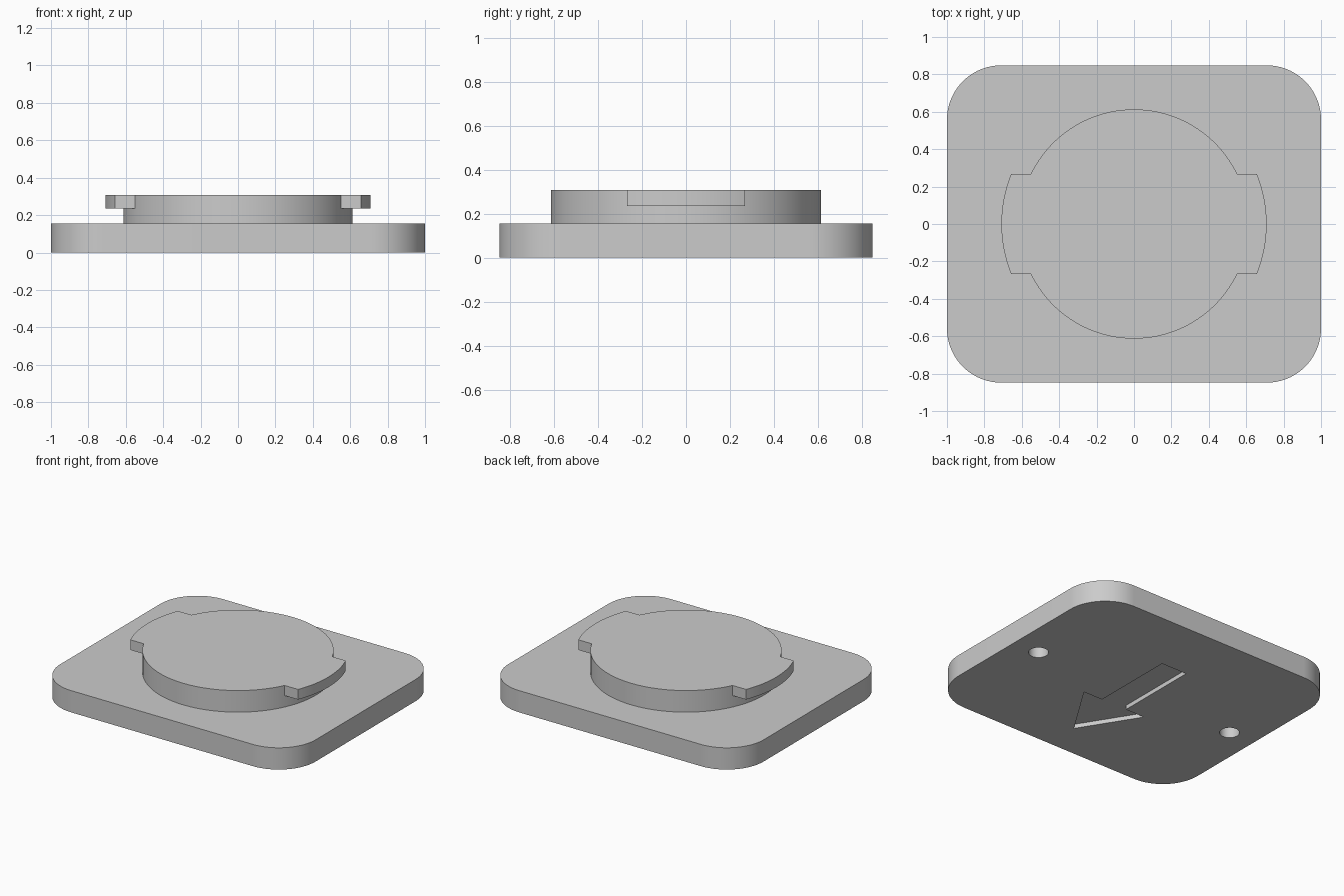
import bpy
import bmesh
from math import asin, cos, pi, radians, sin

cube = bpy.data.objects.get("Cube")
if cube:
    bpy.data.objects.remove(cube, do_unlink=True)

PLATE_TOP, LUG_BOTTOM, DISC_TOP = 0.154, 0.235, 0.307

grey = bpy.data.materials.new("light_grey")
grey.use_nodes = True
grey.diffuse_color = (0.6, 0.6, 0.6, 1)
grey.node_tree.nodes["Principled BSDF"].inputs["Base Color"].default_value = grey.diffuse_color


def arc(cx, cy, r, start, end, steps):
    """Points along an arc, both ends included."""
    angles = [start + (end - start) * i / steps for i in range(steps + 1)]
    return [(cx + r * cos(a), cy + r * sin(a)) for a in angles]


def circle(cx, cy, r, steps):
    return arc(cx, cy, r, 0, 2 * pi, steps)[:-1]


def prism(name, outline, bottom, top):
    """Extrude a flat outline between two heights."""
    bm = bmesh.new()
    base = bm.faces.new([bm.verts.new((x, y, bottom)) for x, y in outline])
    side = bmesh.ops.extrude_face_region(bm, geom=[base])
    verts = [v for v in side["geom"] if isinstance(v, bmesh.types.BMVert)]
    bmesh.ops.translate(bm, verts=verts, vec=(0, 0, top - bottom))
    bmesh.ops.recalc_face_normals(bm, faces=bm.faces)
    mesh = bpy.data.meshes.new(name)
    bm.to_mesh(mesh)
    bm.free()
    mesh.materials.append(grey)
    obj = bpy.data.objects.new(name, mesh)
    bpy.context.collection.objects.link(obj)
    return obj


def combine(target, tool, operation):
    """Apply a boolean and discard the tool."""
    mod = target.modifiers.new("boolean", "BOOLEAN")
    mod.operation = operation
    mod.solver = "EXACT"
    mod.object = tool
    bpy.context.view_layer.objects.active = target
    bpy.ops.object.modifier_apply(modifier=mod.name)
    bpy.data.objects.remove(tool, do_unlink=True)


# Base plate with rounded corners
half_x, half_y, corner = 1.0, 0.848, 0.29
outline = []
for i, (sx, sy) in enumerate([(1, 1), (-1, 1), (-1, -1), (1, -1)]):
    outline += arc(sx * (half_x - corner), sy * (half_y - corner), corner,
                   i * pi / 2, (i + 1) * pi / 2, 24)
base_plate = prism("base_plate", outline, 0, PLATE_TOP)

# Two blind holes and a shallow arrow in the underside
for side in (-1, 1):
    hole = prism("hole_cutter", circle(side * 0.8, 0, 0.064, 48), -0.05, 0.1)
    combine(base_plate, hole, "DIFFERENCE")
half_arrow = [(0.1, 0.4), (0.1, -0.2), (0.25, -0.2)]
arrow = half_arrow + [(0, -0.6)] + [(-x, y) for x, y in reversed(half_arrow)]
combine(base_plate, prism("arrow_cutter", arrow, -0.05, 0.03), "DIFFERENCE")

# Raised disc with a locking lug on each side
lock_disc = prism("lock_disc", circle(0, 0, 0.613, 128), PLATE_TOP, DISC_TOP)
lug_radius, lug_half = 0.709, 0.267
spread = asin(lug_half / lug_radius)
lug = [(0.45, -lug_half)] + arc(0, 0, lug_radius, -spread, spread, 24) + [(0.45, lug_half)]
for side in (-1, 1):
    tool = prism("lug", [(side * x, y) for x, y in lug], LUG_BOTTOM, DISC_TOP)
    combine(lock_disc, tool, "UNION")

# Smooth curved walls, sharp edges
for obj in (base_plate, lock_disc):
    bpy.ops.object.select_all(action="DESELECT")
    obj.select_set(True)
    bpy.context.view_layer.objects.active = obj
    bpy.ops.object.shade_smooth_by_angle(angle=radians(30))
